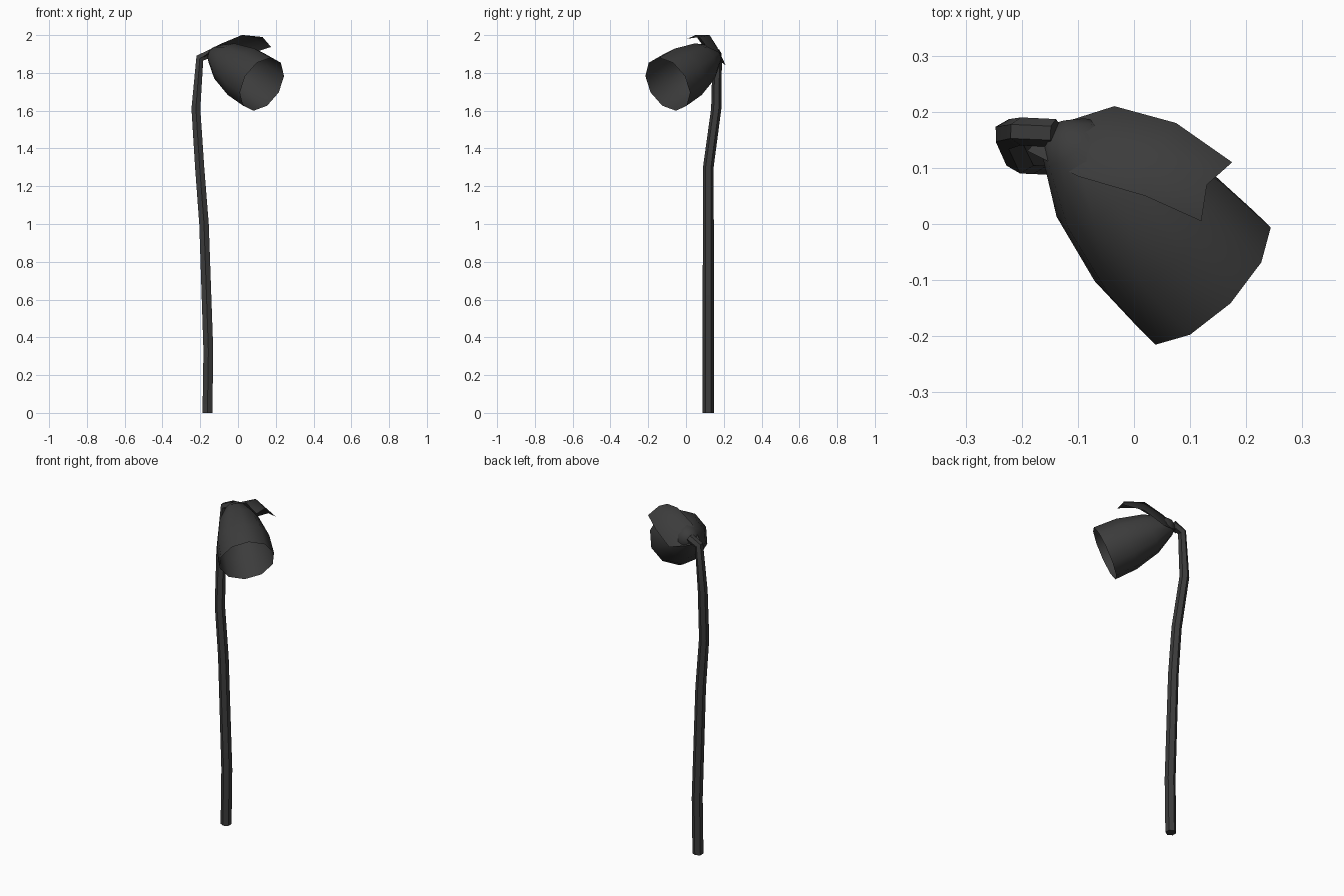
import bpy, bmesh, math
from mathutils import Vector

if "Cube" in bpy.data.objects:
    bpy.data.objects.remove(bpy.data.objects["Cube"])

dark = bpy.data.materials.new("dark_metal")
dark.diffuse_color = (0.045, 0.045, 0.045, 1)
dark.use_nodes = True
dark.node_tree.nodes["Principled BSDF"].inputs["Base Color"].default_value = dark.diffuse_color


def finish(name, bm, angle):
    bmesh.ops.recalc_face_normals(bm, faces=bm.faces[:])
    mesh = bpy.data.meshes.new(name)
    bm.to_mesh(mesh)
    bm.free()
    ob = bpy.data.objects.new(name, mesh)
    bpy.context.collection.objects.link(ob)
    mesh.materials.append(dark)
    bpy.ops.object.select_all(action='DESELECT')
    ob.select_set(True)
    bpy.context.view_layer.objects.active = ob
    bpy.ops.object.shade_smooth_by_angle(angle=math.radians(angle))
    return ob


def ring(bm, centre, u, v, r, n, phase=0):
    return [bm.verts.new(centre + r * (u * math.cos(a) + v * math.sin(a)))
            for a in (phase + 2 * math.pi * i / n for i in range(n))]


def bridge(bm, rings, closed=True):
    for a, b in zip(rings, rings[1:]):
        n = len(a)
        for i in range(n if closed else n - 1):
            j = (i + 1) % n
            bm.faces.new((a[i], a[j], b[j], b[i]))


# bent hexagonal stem
path = [(-.162, .118, 0, .030), (-.157, .118, .33, .030), (-.18, .118, 1.0, .029),
        (-.203, .118, 1.3, .028), (-.223, .16, 1.61, .027),
        (-.202, .165, 1.878, .025), (-.14, .162, 1.905, .025)]
pts = [Vector(p[:3]) for p in path]
bm = bmesh.new()
rings = []
for i, p in enumerate(pts):
    if i == 0:
        t = Vector((0, 0, 1))
    elif i == len(pts) - 1:
        t = (p - pts[i - 1]).normalized()
    else:
        t = ((p - pts[i - 1]).normalized() + (pts[i + 1] - p).normalized()).normalized()
    u = Vector((0, 1, 0)).cross(t).normalized()
    rings.append(ring(bm, p, u, t.cross(u), path[i][3], 6, math.pi / 6))
bridge(bm, rings)
bm.faces.new(rings[0])
bm.faces.new(rings[-1])
finish("stem", bm, 50)

# open bell-shaped shade, tilted forward and down
rim = Vector((.127, -.097, 1.74))
axis = Vector((.65, -.64, -.41)).normalized()
apex = rim - axis * .41
u = axis.cross(Vector((0, 0, 1))).normalized()
v = axis.cross(u)
bm = bmesh.new()
rings = [ring(bm, apex + axis * d, u, v, r, 10, math.pi / 10)
         for d, r in [(0, .025), (.03, .055), (.134, .113), (.28, .149), (.41, .154)]]
bridge(bm, rings)
bm.faces.new(rings[0])
finish("bell_shade", bm, 60)

# arched leaf over the shade, rows of left / ridge / right points
rows = [[(-.19, .13, 1.88), (-.168, .155, 1.895), (-.145, .175, 1.865)],
        [(-.10, .085, 1.95), (-.07, .165, 1.937), (-.035, .21, 1.84)],
        [(.02, .05, 2.0), (.03, .125, 2.0), (.075, .18, 1.905)],
        [(.12, .005, 1.98), (.13, .07, 1.99), (.175, .11, 1.937)]]
bm = bmesh.new()
bridge(bm, [[bm.verts.new(p) for p in row] for row in rows], closed=False)
finish("leaf", bm, 60)
